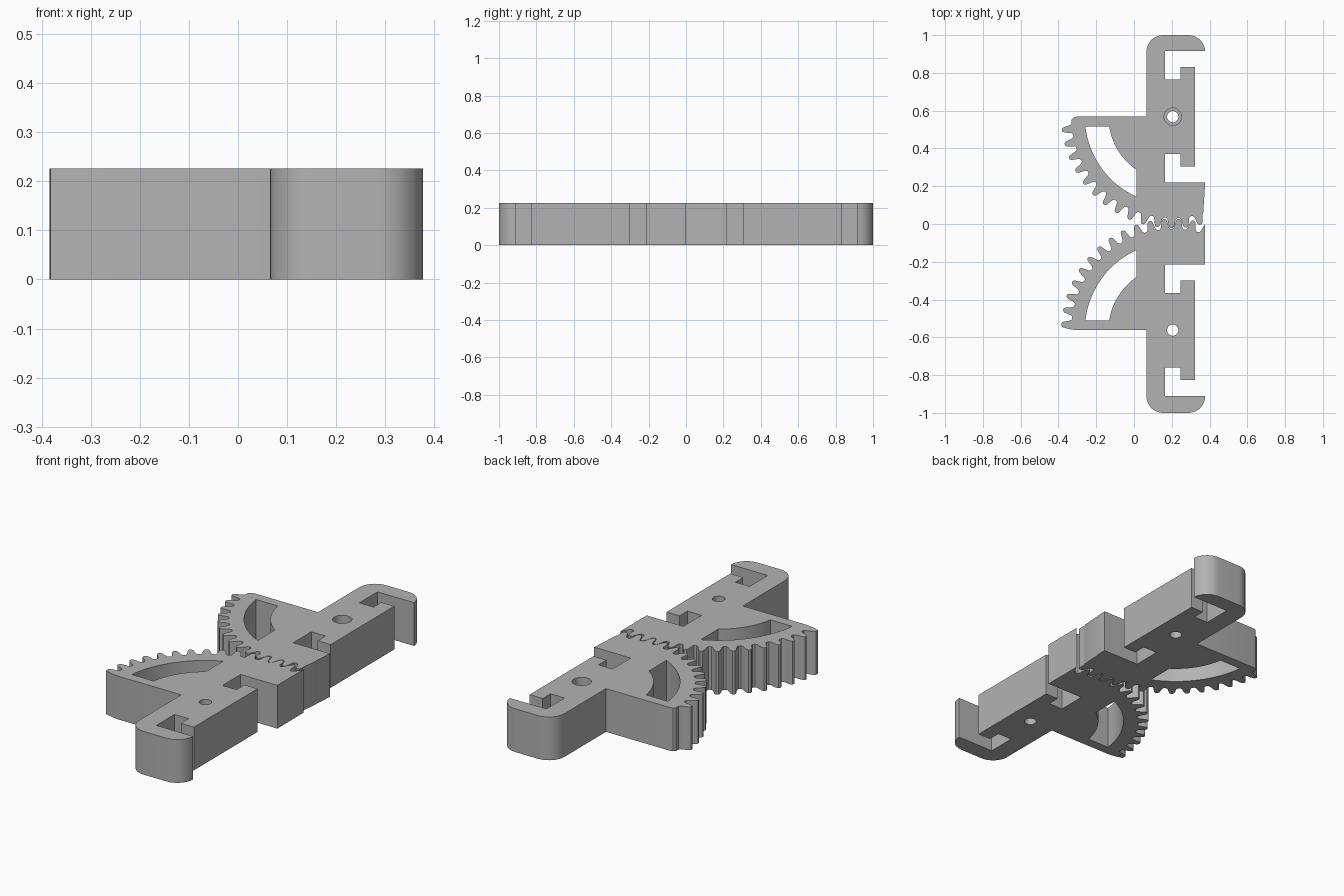
import bpy, bmesh
from math import radians, cos, sin, asin, acos, degrees

cube = bpy.data.objects.get("Cube")
if cube:
    bpy.data.objects.remove(cube)

HEIGHT = 0.226
PIVOT = (0.205, 0.565)
PITCH = 7.5
RIGHT = 0.377

grey = bpy.data.materials.new("plain grey")
grey.use_nodes = True
grey.diffuse_color = (0.45, 0.45, 0.45, 1)
grey.node_tree.nodes["Principled BSDF"].inputs["Base Color"].default_value = (0.45, 0.45, 0.45, 1)


def polar(radius, angle, centre=PIVOT):
    a = radians(angle)
    return (centre[0] + radius * cos(a), centre[1] + radius * sin(a))


def arc(radius, start, end, steps, centre=PIVOT):
    return [polar(radius, start + (end - start) * i / steps, centre) for i in range(steps + 1)]


def rim_teeth(first, count):
    """Rounded gear teeth, listed from the right end round to the arm."""
    half = [(3.1, 0.536), (2.3, 0.544), (1.75, 0.565), (1.25, 0.582), (0.6, 0.59)]
    points = []
    for k in reversed(range(count)):
        mid = first + PITCH * k
        points += [polar(r, mid + a) for a, r in half]
        points += [polar(r, mid - a) for a, r in reversed(half)]
    return [(min(x, RIGHT), y) for x, y in points]


def window():
    """Curved slot between the rim and the hub web."""
    top, side = 0.052, 0.193
    outer, inner = 0.465, 0.34
    span = lambda r: (180 + degrees(asin(top / r)), 180 + degrees(acos(side / r)))
    o, i = span(outer), span(inner)
    return arc(outer, o[0], o[1], 24) + arc(inner, i[1], i[0], 18)


def gear_arm(name, side, shift, end_y, first, count, tail):
    # Spine with end hook and the two L-shaped slots
    corner = 0.09
    outline = arc(corner, 180, 90, 10, (0.065 + corner, end_y - corner))
    outline += arc(corner, 90, 4, 10, (RIGHT - corner, end_y - corner))
    outline += [(RIGHT, 0.913), (0.165, 0.913), (0.165, 0.763), (0.247, 0.763),
                (0.247, 0.828), (0.322, 0.828), (0.322, 0.302), (0.247, 0.302),
                (0.247, 0.367), (0.165, 0.367), (0.165, 0.217), (RIGHT, 0.217)]
    # Toothed rim and the straight back edge
    outline += rim_teeth(first, count)
    outline = outline[:len(outline) - tail[0]] + tail[1] + [(0.065, PIVOT[1])]
    hole = arc(0.03, 0, 348.75, 31)

    bm = bmesh.new()
    edges = []
    for loop in (outline, window(), hole):
        vs = [bm.verts.new((x, side * y + shift, 0)) for x, y in loop]
        edges += [bm.edges.new((a, b)) for a, b in zip(vs, vs[1:] + vs[:1])]
    bmesh.ops.triangle_fill(bm, edges=edges, use_beauty=True, normal=(0, 0, 1))
    top = bmesh.ops.extrude_face_region(bm, geom=bm.faces[:], use_keep_orig=True)
    verts = [g for g in top["geom"] if isinstance(g, bmesh.types.BMVert)]
    bmesh.ops.translate(bm, verts=verts, vec=(0, 0, HEIGHT))
    bmesh.ops.recalc_face_normals(bm, faces=bm.faces[:])
    mesh = bpy.data.meshes.new(name)
    bm.to_mesh(mesh)
    bm.free()
    mesh.materials.append(grey)
    obj = bpy.data.objects.new(name, mesh)
    bpy.context.collection.objects.link(obj)
    return obj


def smooth(obj):
    bpy.ops.object.select_all(action="DESELECT")
    obj.select_set(True)
    bpy.context.view_layer.objects.active = obj
    bpy.ops.object.shade_smooth_by_angle(angle=radians(30))


# Two meshing arms, offset by half a tooth
rear = gear_arm("rear_gear_arm", 1, 0.003, 0.997, 186.9, 14,
                (0, [(-0.33, 0.55), (-0.32, 0.561), (-0.303, PIVOT[1])]))
front = gear_arm("front_gear_arm", -1, 0.003, 1.003, 183.1, 15,
                 (5, [(-0.382, 0.548), (-0.345, 0.559), (-0.303, PIVOT[1])]))

# Counterbore on the rear pivot hole
bpy.ops.mesh.primitive_cylinder_add(vertices=32, radius=0.046, depth=0.2,
                                    location=(PIVOT[0], PIVOT[1] + 0.003, HEIGHT))
cutter = bpy.context.object
cutter.name = "counterbore_cutter"
cutter.hide_render = True
cutter.data.materials.append(grey)
bpy.ops.object.select_all(action="DESELECT")
rear.select_set(True)
bpy.context.view_layer.objects.active = rear
cut = rear.modifiers.new("counterbore", "BOOLEAN")
cut.operation = "DIFFERENCE"
cut.solver = "EXACT"
cut.object = cutter
bpy.ops.object.modifier_apply(modifier=cut.name)
bpy.data.objects.remove(cutter)

for arm in (rear, front):
    smooth(arm)
